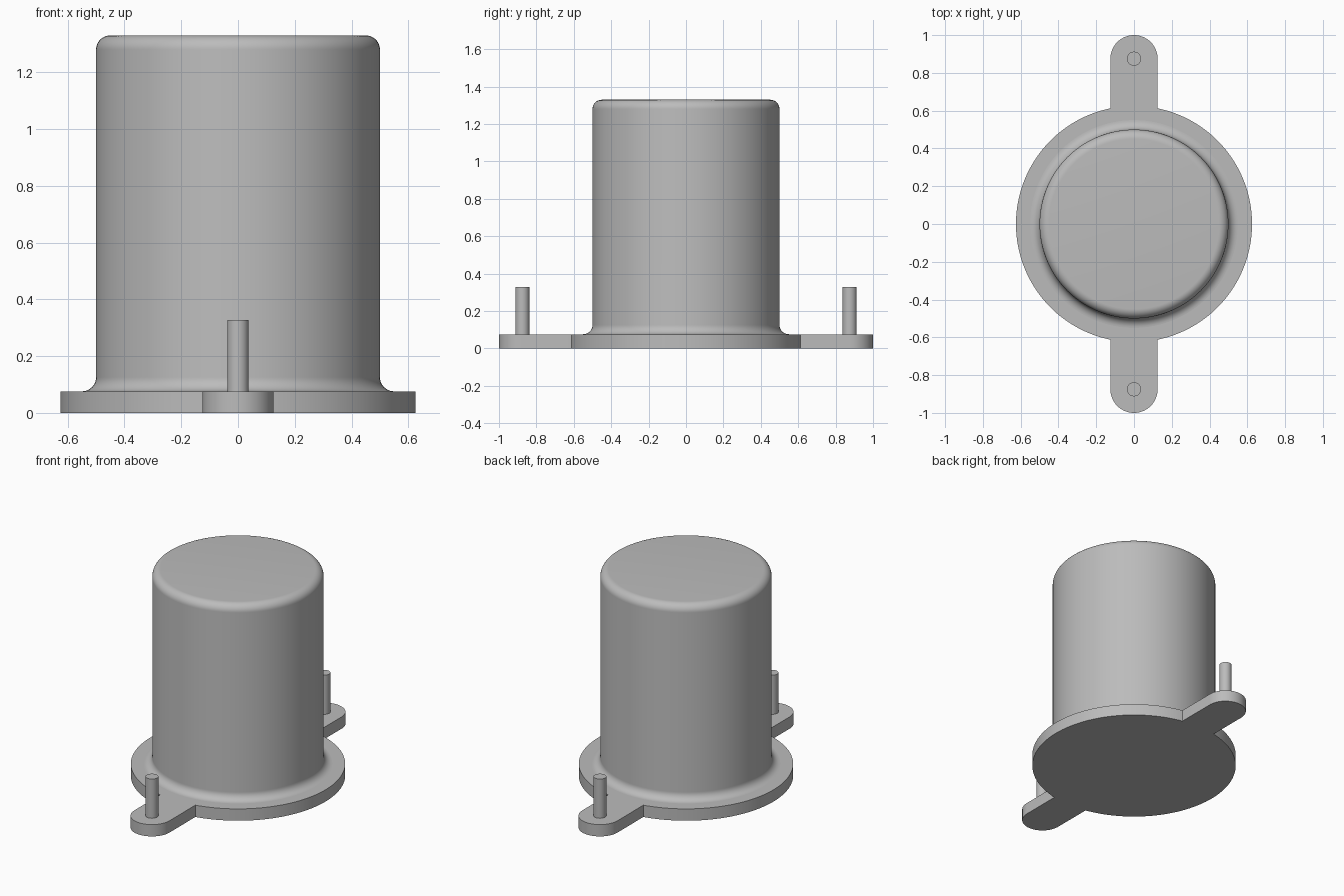
import bpy, bmesh
from math import sin, cos, pi, asin, radians

cube = bpy.data.objects.get("Cube")
if cube:
    bpy.data.objects.remove(cube)

PLATE_R, PLATE_H = 0.625, 0.076
BODY_R, TOP_Z, FILLET = 0.5, 1.33, 0.05
TAB_R, TAB_Y = 0.125, 0.875
PIN_R, PIN_TOP = 0.0375, 0.328

grey = bpy.data.materials.new("plain grey")
grey.use_nodes = True
grey.diffuse_color = (0.5, 0.5, 0.5, 1)
grey.node_tree.nodes["Principled BSDF"].inputs["Base Color"].default_value = grey.diffuse_color


def arc(cx, cy, r, start, end, steps):
    """Points along an arc, both ends included."""
    angles = [start + (end - start) * i / steps for i in range(steps + 1)]
    return [(cx + r * cos(a), cy + r * sin(a)) for a in angles]


def finish(name, bm):
    bmesh.ops.recalc_face_normals(bm, faces=bm.faces)
    mesh = bpy.data.meshes.new(name)
    bm.to_mesh(mesh)
    bm.free()
    mesh.materials.append(grey)
    obj = bpy.data.objects.new(name, mesh)
    bpy.context.collection.objects.link(obj)
    bpy.ops.object.select_all(action='DESELECT')
    obj.select_set(True)
    bpy.context.view_layer.objects.active = obj
    bpy.ops.object.shade_smooth_by_angle(angle=radians(30))
    return obj


def prism(name, outline, z0, z1):
    """Extrude a flat outline from z0 up to z1."""
    bm = bmesh.new()
    base = bm.faces.new([bm.verts.new((x, y, z0)) for x, y in outline])
    top = bmesh.ops.extrude_face_region(bm, geom=[base], use_keep_orig=True)["geom"]
    verts = [v for v in top if isinstance(v, bmesh.types.BMVert)]
    bmesh.ops.translate(bm, verts=verts, vec=(0, 0, z1 - z0))
    return finish(name, bm)


def lathe(name, profile, steps):
    """Spin a (radius, z) profile around z, closing the top with a cap."""
    bm = bmesh.new()
    rings = [[bm.verts.new((r * cos(2 * pi * i / steps), r * sin(2 * pi * i / steps), z))
              for i in range(steps)] for r, z in profile]
    for low, high in zip(rings, rings[1:]):
        for i in range(steps):
            j = (i + 1) % steps
            bm.faces.new((low[i], low[j], high[j], high[i]))
    bm.faces.new(rings[-1])
    bm.faces.new(rings[0][::-1])
    return finish(name, bm)


# Base plate: round flange with a rounded mounting tab at front and back
neck = asin(TAB_R / PLATE_R)
half = arc(0, 0, PLATE_R, -pi / 2 + neck, pi / 2 - neck, 64)
half += arc(0, TAB_Y, TAB_R, 0, pi, 32)
prism("base_plate", half + [(-x, -y) for x, y in half], 0, PLATE_H)

# Can body: flared foot, straight wall and rounded top edge
foot = arc(BODY_R + FILLET, PLATE_H + FILLET, FILLET, 1.5 * pi, pi, 10)
rim = arc(BODY_R - FILLET, TOP_Z - FILLET, FILLET, 0, pi / 2, 10)
lathe("can_body", foot + rim, 128)

# Upright pins on the tabs
for name, y in (("front_pin", -TAB_Y), ("back_pin", TAB_Y)):
    prism(name, arc(0, y, PIN_R, 0, 2 * pi, 32)[:-1], PLATE_H - 0.01, PIN_TOP)
